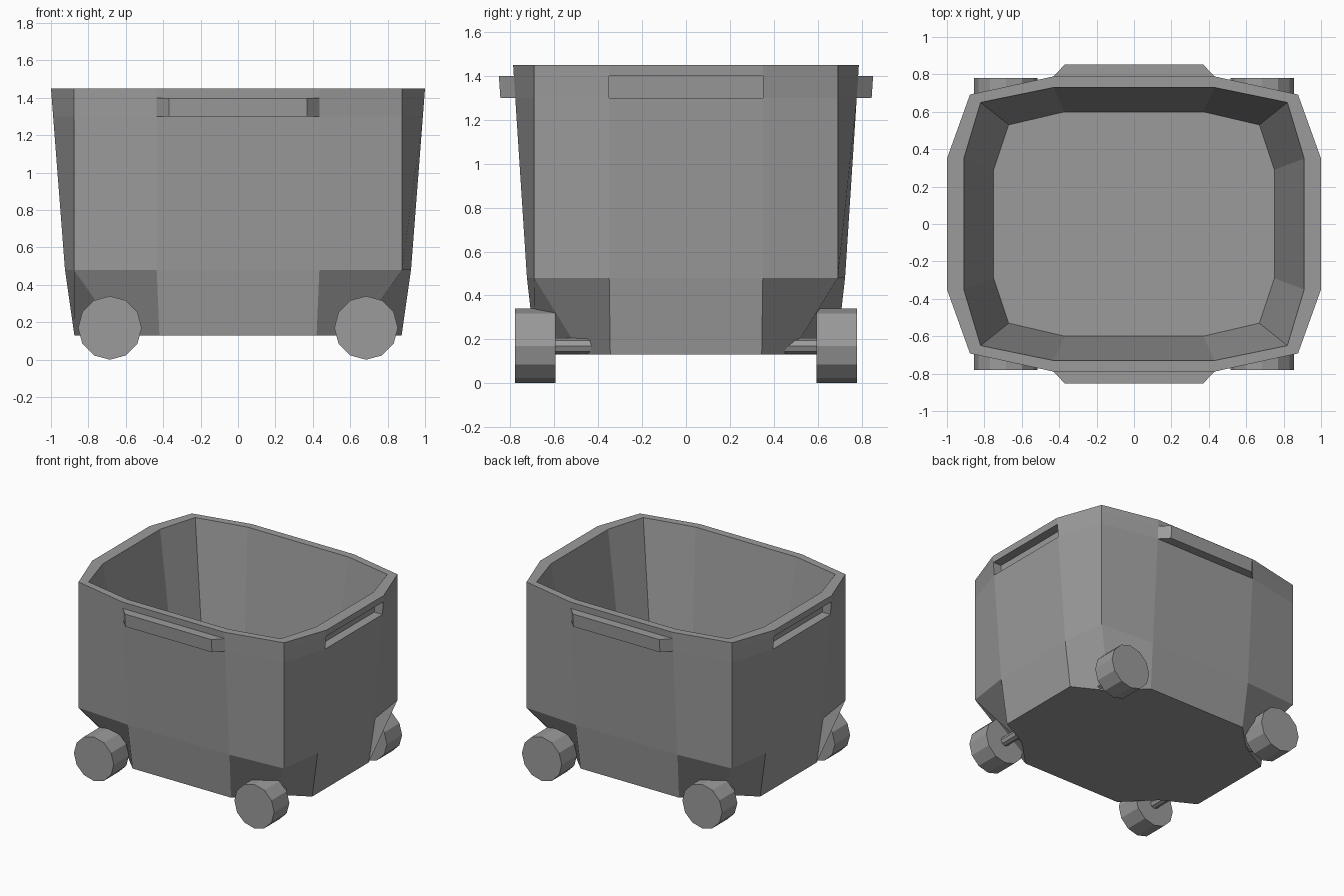
import bpy, bmesh, math

cube = bpy.data.objects.get("Cube")
if cube:
    bpy.data.objects.remove(cube, do_unlink=True)

grey = bpy.data.materials.new("plain grey")
grey.use_nodes = True
GREY = (0.33, 0.33, 0.33, 1)
grey.diffuse_color = GREY
grey.node_tree.nodes["Principled BSDF"].inputs["Base Color"].default_value = GREY


def finish(bm, name):
    bmesh.ops.recalc_face_normals(bm, faces=bm.faces[:])
    mesh = bpy.data.meshes.new(name)
    bm.to_mesh(mesh)
    bm.free()
    mesh.materials.append(grey)
    obj = bpy.data.objects.new(name, mesh)
    bpy.context.collection.objects.link(obj)
    return obj


def ring(bm, z, side, corner, front):
    """Twelve-sided outline mirrored from one quarter."""
    quarter = [side, corner, front]
    pts = quarter + [(-x, y) for x, y in reversed(quarter)]
    pts += [(-x, -y) for x, y in pts]
    return [bm.verts.new((x, y, z)) for x, y in pts]


def outer(z):
    """Tapered wall outline: the corners stay upright while the sides lean in."""
    t = (z - 0.48) / 0.97
    return z, (0.925 + 0.075 * t, 0.35), (0.877, 0.692), (0.435, 0.725 + 0.063 * t)


# Tub: outline rings from the base, over the rim and down to the inner floor
bm = bmesh.new()
sections = [
    (0.13, (0.875, 0.345), (0.63, 0.475), (0.42, 0.685)),
    outer(0.48), outer(1.3), outer(1.4), outer(1.45),
    (1.45, (0.91, 0.35), (0.82, 0.65), (0.43, 0.73)),
    (0.45, (0.75, 0.29), (0.67, 0.53), (0.37, 0.6)),
]
rings = [ring(bm, *s) for s in sections]
grips = []
for level, (a, b) in enumerate(zip(rings, rings[1:])):
    for i in range(len(a)):
        j = (i + 1) % len(a)
        face = bm.faces.new((a[i], a[j], b[j], b[i]))
        if level == 2 and i % 3 == 2:
            grips.append(face)
bm.faces.new(rings[0][::-1])
bm.faces.new(rings[-1])
bmesh.ops.recalc_face_normals(bm, faces=bm.faces[:])

# Grips: solid bars on front and back, recessed slots on the two sides
for face in bmesh.ops.extrude_discrete_faces(bm, faces=grips)["faces"]:
    centre = face.calc_center_median()
    for v in face.verts:
        if abs(centre.y) > abs(centre.x):
            v.co.x *= 0.85
            v.co.y += math.copysign(0.068, centre.y)
        else:
            v.co.x -= math.copysign(0.07, centre.x)
finish(bm, "tub")


def cylinder(name, radius, sides, x, y0, y1):
    bm = bmesh.new()
    bmesh.ops.create_cone(bm, cap_ends=True, segments=sides, radius1=radius,
                          radius2=radius, depth=abs(y1 - y0))
    for v in bm.verts:
        px, py, pz = v.co
        v.co = (x + px, (y0 + y1) / 2 + pz, 0.17 + py)
    finish(bm, name)


# Wheels with short axles running into the cut corners
for end, sy in (("front", -1), ("back", 1)):
    for side, sx in (("right", -1), ("left", 1)):
        cylinder(f"{end}_{side}_wheel", 0.17, 12, sx * 0.685, sy * 0.595, sy * 0.78)
        cylinder(f"{end}_{side}_axle", 0.035, 8, sx * 0.685, sy * 0.38, sy * 0.62)
